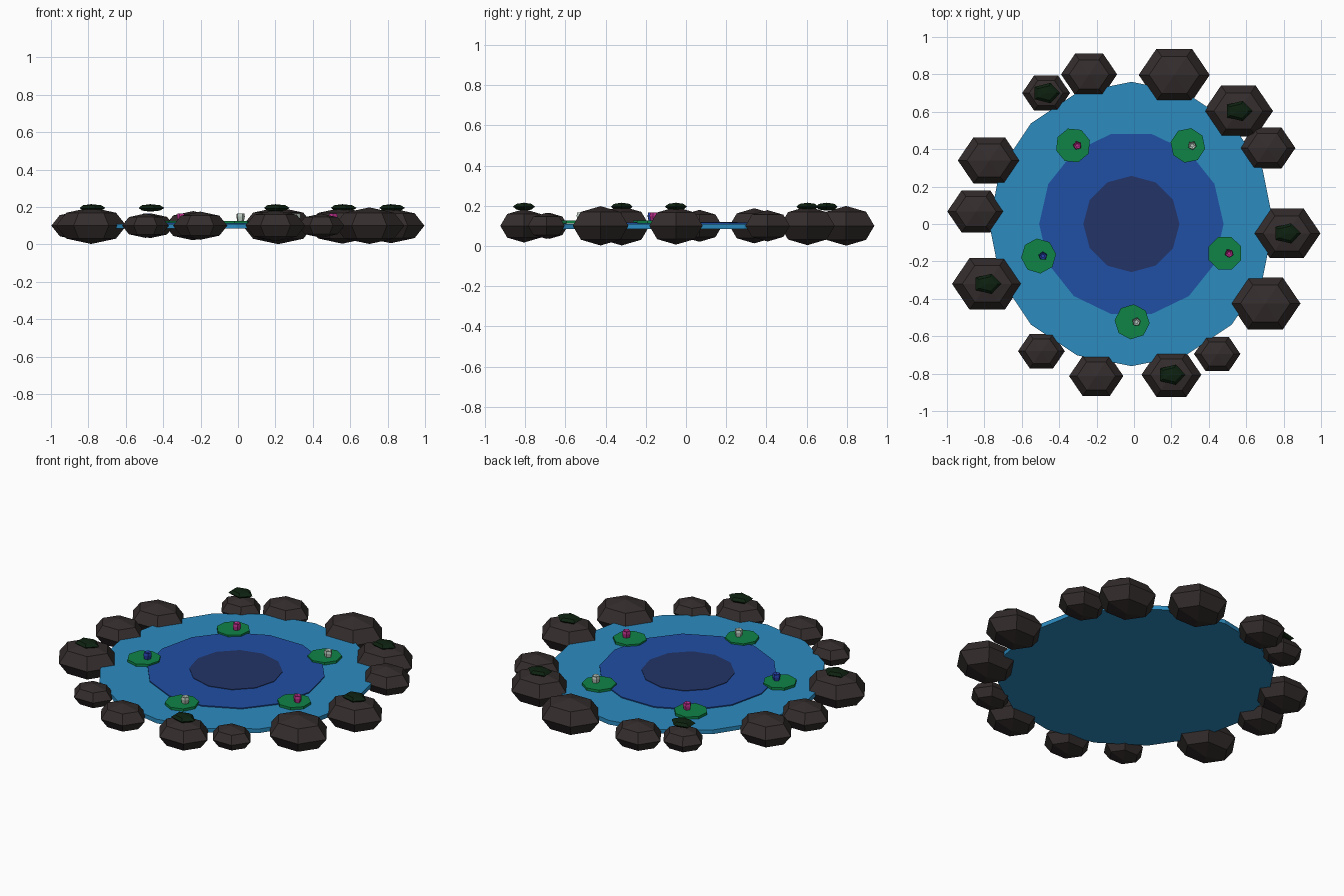
import bpy
import bmesh
from math import cos, sin, pi, radians

cube = bpy.data.objects.get("Cube")
if cube:
    bpy.data.objects.remove(cube, do_unlink=True)


def material(name, rgb):
    m = bpy.data.materials.new(name)
    m.use_nodes = True
    m.diffuse_color = (*rgb, 1)
    m.node_tree.nodes["Principled BSDF"].inputs["Base Color"].default_value = (*rgb, 1)
    return m


SHALLOW = material("shallow water blue", (0.025, 0.26, 0.53))
MIDDLE = material("middle water blue", (0.0145, 0.077, 0.37))
DEEP = material("deep water navy", (0.016, 0.034, 0.135))
LEAF = material("lily pad green", (0.0045, 0.23, 0.062))
STONE = material("dark stone", (0.035, 0.026, 0.026))
MOSS = material("dark moss", (0.004, 0.015, 0.005))
PINK = material("pink petal", (0.52, 0.03, 0.27))
WHITE = material("pale petal", (0.5, 0.6, 0.53))
BLUE = material("blue petal", (0.02, 0.055, 0.42))


def lathe(name, profile, sides, mat, loc, scale=(1, 1, 1), turn=0):
    """Flat-faced solid from (radius, height) points, bottom centre to top centre."""
    bm = bmesh.new()
    rings = []
    for r, z in profile:
        if r < 1e-6:
            rings.append([bm.verts.new((0, 0, z * scale[2]))] * sides)
            continue
        angles = [radians(turn) + 2 * pi * i / sides for i in range(sides)]
        rings.append([bm.verts.new((r * cos(a) * scale[0], r * sin(a) * scale[1],
                                    z * scale[2])) for a in angles])
    for low, high in zip(rings, rings[1:]):
        for i in range(sides):
            j = (i + 1) % sides
            corners = dict.fromkeys((low[i], low[j], high[j], high[i]))
            bm.faces.new(list(corners))
    bmesh.ops.dissolve_limit(bm, angle_limit=0.001, verts=bm.verts, edges=bm.edges)
    bmesh.ops.recalc_face_normals(bm, faces=bm.faces)
    mesh = bpy.data.meshes.new(name)
    bm.to_mesh(mesh)
    bm.free()
    mesh.materials.append(mat)
    obj = bpy.data.objects.new(name, mesh)
    obj.location = loc
    bpy.context.collection.objects.link(obj)
    return obj


def disc(name, radius, bottom, top, sides, mat, x, y, turn=0):
    profile = [(0, bottom), (radius, bottom), (radius, top), (0, top)]
    return lathe(name, profile, sides, mat, (x, y, 0), turn=turn)


# Four-band ball, used for stones and moss
BALL = [(sin(pi * k / 4), -cos(pi * k / 4)) for k in range(5)]

# Pond water in three stepped layers
CX = -0.014
disc("shallow_water", 0.76, 0.085, 0.11, 16, SHALLOW, CX, 0)
disc("middle_water", 0.493, 0.1, 0.116, 14, MIDDLE, CX, 0)
disc("deep_water", 0.257, 0.105, 0.119, 12, DEEP, CX, 0)

# Border stones: x, y, half width, has moss
stones = [
    (-0.47, 0.70, 0.128, True), (-0.24, 0.80, 0.15, False),
    (0.215, 0.797, 0.19, False), (0.558, 0.604, 0.185, True),
    (0.713, 0.406, 0.15, False), (0.817, -0.05, 0.18, True),
    (0.702, -0.425, 0.188, False), (0.445, -0.695, 0.124, False),
    (0.2, -0.806, 0.16, True), (-0.202, -0.813, 0.145, False),
    (-0.495, -0.68, 0.125, False), (-0.785, -0.32, 0.188, True),
    (-0.845, 0.067, 0.153, False), (-0.774, 0.34, 0.168, False),
]
for n, (x, y, r, mossy) in enumerate(stones, 1):
    lathe(f"stone_{n}", BALL, 6, STONE, (x, y, 0.1), (r, r * 0.85, r * 0.52))
    if mossy:
        lathe(f"moss_{n}", BALL, 5, MOSS, (x, y, 0.195), (0.076, 0.057, 0.02))

# Lily pads, each with a small cupped flower
CUP = [(0, 0.12), (0.018, 0.12), (0.024, 0.15), (0.021, 0.165), (0.01, 0.157), (0, 0.157)]
pads = [(-0.326, 0.42, PINK), (0.288, 0.42, WHITE), (-0.51, -0.171, BLUE),
        (0.486, -0.157, PINK), (-0.01, -0.523, WHITE)]
for n, (x, y, petal) in enumerate(pads, 1):
    disc(f"lily_pad_{n}", 0.094, 0.111, 0.126, 8, LEAF, x, y, turn=17 * n)
    lathe(f"flower_{n}", CUP, 5, petal, (x + 0.023, y, 0), turn=31 * n)
